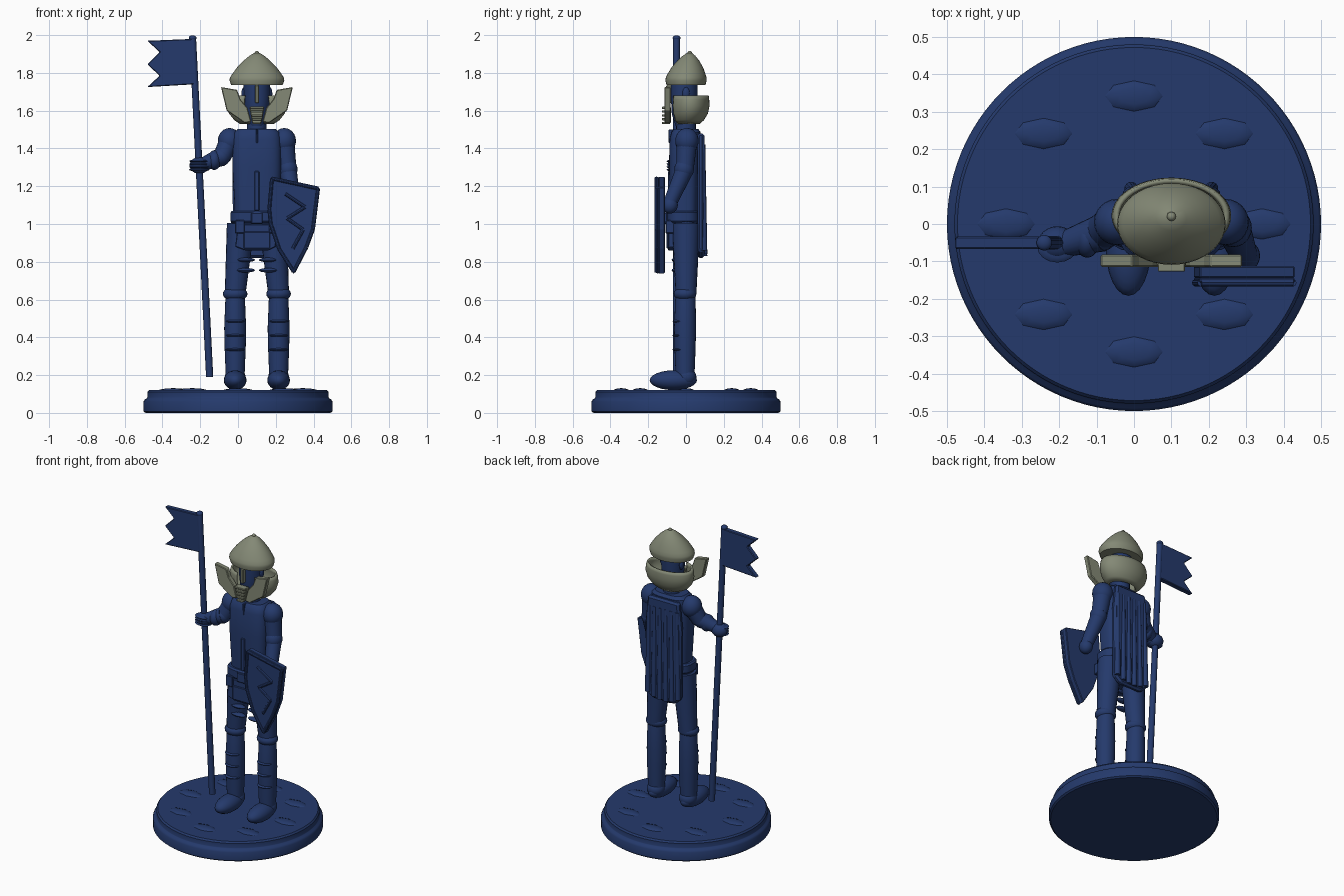
import bpy, bmesh, math
from mathutils import Vector

if "Cube" in bpy.data.objects:
    bpy.data.objects.remove(bpy.data.objects["Cube"])


def material(name, rgb):
    m = bpy.data.materials.new(name)
    m.diffuse_color = (*rgb, 1)
    m.use_nodes = True
    m.node_tree.nodes["Principled BSDF"].inputs["Base Color"].default_value = m.diffuse_color
    return m


BLUE = material("blue", (0.018, 0.042, 0.15))
STEEL = material("grey_green", (0.23, 0.25, 0.18))
CX = 0.1  # body centre line


def finish(bm, name, mat, smooth=True):
    bmesh.ops.recalc_face_normals(bm, faces=bm.faces[:])
    me = bpy.data.meshes.new(name)
    bm.to_mesh(me)
    bm.free()
    ob = bpy.data.objects.new(name, me)
    bpy.context.collection.objects.link(ob)
    me.materials.append(mat)
    if smooth:
        bpy.ops.object.select_all(action='DESELECT')
        ob.select_set(True)
        bpy.context.view_layer.objects.active = ob
        bpy.ops.object.shade_smooth_by_angle(angle=math.radians(35))
    return ob


def ball(name, c, r, mat=BLUE, seg=24, smooth=True):
    bm = bmesh.new()
    bmesh.ops.create_uvsphere(bm, u_segments=seg, v_segments=max(6, seg // 2), radius=1)
    for v in bm.verts:
        v.co = Vector(c) + Vector((v.co.x * r[0], v.co.y * r[1], v.co.z * r[2]))
    return finish(bm, name, mat, smooth)


def limb(name, a, b, r1, r2, mat=BLUE, seg=20):
    a, b = Vector(a), Vector(b)
    bm = bmesh.new()
    bmesh.ops.create_cone(bm, cap_ends=True, segments=seg, radius1=r1, radius2=r2, depth=(b - a).length)
    q = (b - a).to_track_quat('Z', 'Y')
    for v in bm.verts:
        v.co = (a + b) / 2 + q @ v.co
    return finish(bm, name, mat)


def plate(name, pts, y0, y1, mat=BLUE, bevel=0.004):
    """Outline in x-z, extruded from y0 to y1."""
    bm = bmesh.new()
    f = bm.faces.new([bm.verts.new((x, y0, z)) for x, z in pts])
    ext = bmesh.ops.extrude_face_region(bm, geom=[f])
    for v in ext["geom"]:
        if isinstance(v, bmesh.types.BMVert):
            v.co.y = y1
    ob = finish(bm, name, mat, False)
    if bevel:
        m = ob.modifiers.new("edge", 'BEVEL')
        m.width = bevel
    return ob


def rect(x0, x1, z0, z1):
    return [(x0, z0), (x1, z0), (x1, z1), (x0, z1)]


def loft(name, rings, cx=CX, mat=BLUE, n=40, power=1.0, arc=None):
    """Stack of (z, centre y, half x, half y) rings; arc in degrees leaves it open."""
    bm = bmesh.new()
    a0, a1 = arc or (0, 360)
    count = n + 1 if arc else n
    sg = lambda t: math.copysign(abs(t) ** power, t)
    rows = []
    for z, cy, hx, hy in rings:
        angs = [math.radians(a0 + (a1 - a0) * i / n) for i in range(count)]
        rows.append([bm.verts.new((cx + hx * sg(math.cos(a)), cy + hy * sg(math.sin(a)), z)) for a in angs])
    for lo, hi in zip(rows, rows[1:]):
        for i in range(n):
            j = (i + 1) % count
            bm.faces.new((lo[i], lo[j], hi[j], hi[i]))
    if not arc:
        bm.faces.new(rows[0])
        bm.faces.new(rows[-1])
    return finish(bm, name, mat)


# Round base with cobbles
base = [(0, .49), (.008, .5), (.06, .5), (.072, .493), (.078, .482), (.082, .48), (.11, .48), (.12, .472)]
loft("base", [(z, 0, r, r) for z, r in base], cx=0, n=96)
for i in range(8):
    a = i * math.pi / 4
    ball("cobble", (.342 * math.cos(a), .342 * math.sin(a), .116), (.083, .044, .015), seg=8)

# Legs, mirrored about the body centre
for s in (-1, 1):
    kx = CX + s * .115
    ball("foot", (kx, -.067, .173), (.06, .125, .052))
    ball("ankle", (kx, 0, .19), (.055, .055, .05))
    loft("greave", [(.2, -.005, .05, .05), (.35, -.005, .056, .056), (.45, -.005, .058, .058),
                    (.6, -.003, .052, .054), (.64, -.003, .045, .048)], cx=kx, n=24)
    ball("knee_cap", (kx, -.005, .63), (.065, .06, .04))
    limb("thigh", (kx, 0, .63), (CX + s * .085, 0, 1.0), .055, .074)
    for z in (.335, .41, .485):
        ball("greave_ridge", (kx, -.03, z), (.05, .042, .011), seg=16)
    for z in (.755, .81):
        ball("thigh_lame", (CX + s * .06, -.052, z), (.05, .024, .012), seg=16)

# Hips, torso and belt
loft("hips", [(.88, 0, .1, .05), (.94, 0, .145, .062), (1.03, -.005, .135, .07)], power=.8)
loft("torso", [(1.0, -.01, .12, .072), (1.1, -.01, .118, .074), (1.3, -.01, .13, .08),
               (1.45, -.005, .128, .082), (1.485, 0, .12, .078), (1.503, 0, .1, .065)], power=.65)
loft("belt", [(1.005, -.015, .132, .08), (1.015, -.015, .14, .088), (1.06, -.015, .14, .088),
              (1.07, -.015, .132, .08)], power=.7)
plate("buckle", rect(.07, .13, 1.0, 1.06), -.115, -.09)
plate("front_strip", rect(.087, .113, 1.07, 1.28), -.096, -.06)
plate("collar_strip", rect(.095, .105, 1.43, 1.5), -.092, -.06, bevel=.002)
plate("tabard_skirt", [(.0, 1.0), (-.015, .88), (.04, .86), (.16, .86), (.2, .88), (.195, 1.0)], -.095, -.05)
plate("skirt_panel", rect(.03, .17, .87, .96), -.102, -.08)
for s in (-1, 1):
    plate("belt_pouch", rect(CX + s * .09 - .025, CX + s * .09 + .025, .95, 1.02), -.108, -.06)

# Cape with folds
plate("cape", [(-.01, 1.48), (-.03, 1.3), (-.025, .86), (.02, .82), (.18, .82), (.225, .86), (.23, 1.3), (.21, 1.48)],
      .06, .098, bevel=.012)
for i in range(6):
    t = i / 5 - .5
    limb("cape_fold", (CX + t * .215, .095, .83 + .12 * t * t), (CX + t * .2, .088, 1.42), .018, .014, seg=12)

# Neck and head
limb("neck", (CX, 0, 1.48), (CX, 0, 1.6), .052, .052)
loft("head", [(1.52, -.01, .04, .045), (1.58, -.01, .06, .065), (1.67, -.01, .07, .07), (1.78, -.01, .07, .07)])
for s in (-1, 1):
    ball("ear", (CX + s * .068, 0, 1.69), (.014, .02, .035), seg=12)

# Helmet dome and neck guard
loft("helmet_dome", [(1.735, 0, .136, .103), (1.76, 0, .145, .109), (1.775, .001, .143, .108), (1.795, .003, .13, .1),
                     (1.83, .007, .104, .083), (1.865, .012, .07, .058), (1.89, .016, .04, .034),
                     (1.905, .018, .016, .014)], mat=STEEL)
ball("helmet_knob", (CX, .02, 1.905), (.012, .012, .011), STEEL, 12)
guard = loft("neck_guard", [(1.53, .012, .09, .062), (1.55, .015, .12, .08), (1.585, .02, .148, .096),
                            (1.625, .022, .16, .102), (1.66, .022, .157, .101), (1.68, .022, .15, .098)],
             mat=STEEL, arc=(-65, 245))
guard.modifiers.new("thickness", 'SOLIDIFY').thickness = .012

# Visor: cheek plates, breathing bars, nose guard
cheek = [(.19, 1.725), (.105, 1.71), (.087, 1.66), (.05, 1.615), (.03, 1.54), (.065, 1.535), (.16, 1.6)]
for s in (-1, 1):
    plate("cheek_plate", [(CX + s * x, z) for x, z in cheek], -.115, -.082, STEEL)
for i in range(5):
    w = .022 + .0035 * i
    z = 1.535 + .02 * i
    plate("breathing_bar", rect(CX - w, CX + w, z - .006, z + .006), -.127, -.085, STEEL, .002)
plate("chin_plate", [(.06, 1.62), (.075, 1.535), (.125, 1.535), (.14, 1.62)], -.112, -.08, STEEL)
plate("nose_guard", rect(.09, .11, 1.64, 1.735), -.105, -.075, STEEL)

# Banner arm
ball("shoulder", (-.045, .005, 1.44), (.062, .062, .068))
limb("upper_arm", (-.045, .005, 1.44), (-.085, -.02, 1.355), .054, .048)
ball("elbow", (-.09, -.025, 1.355), (.05, .048, .048))
limb("forearm", (-.09, -.025, 1.355), (-.19, -.055, 1.315), .05, .034)
ball("gauntlet_cuff", (-.125, -.04, 1.338), (.035, .05, .052))
ball("hand", (-.205, -.052, 1.31), (.052, .046, .044))
for z in (1.287, 1.302, 1.318, 1.333):
    ball("finger", (-.205, -.06, z), (.054, .043, .009), seg=16)

# Shield arm
ball("shoulder", (.245, .005, 1.44), (.062, .062, .068))
limb("upper_arm", (.245, .005, 1.43), (.262, -.005, 1.3), .054, .047)
ball("elbow", (.265, -.01, 1.29), (.05, .052, .055))
limb("forearm", (.265, -.01, 1.28), (.295, -.085, 1.11), .047, .036)
ball("hand", (.297, -.085, 1.1), (.04, .042, .045))

# Banner pole and flag
foot, tip = (-.15, -.05, .19), (-.24, -.05, 1.985)
limb("banner_pole", foot, tip, .019, .018)
ball("pole_cap", tip, (.021, .021, .014), seg=16)
plate("flag", [(-.235, 1.98), (-.48, 1.97), (-.415, 1.91), (-.48, 1.845), (-.415, 1.785), (-.48, 1.725), (-.225, 1.74)],
      -.067, -.034)

# Shield with raised rim and zigzag rib
shield = [(.175, 1.25), (.43, 1.195), (.402, .97), (.365, .87), (.295, .735), (.215, .86), (.168, 1.0), (.16, 1.08)]
plate("shield_back", shield, -.145, -.112)
plate("shield_face", shield, -.158, -.143)
mid = Vector((.29, 1.03))
for a, b in zip(shield, shield[1:] + shield[:1]):
    p, q = (Vector(v) * .96 + mid * .04 for v in (a, b))
    limb("shield_rim", (p.x, -.157, p.y), (q.x, -.157, q.y), .01, .01, seg=10)
zig = [(.25, 1.16), (.355, 1.09), (.26, 1.03), (.345, .97), (.29, .87)]
for a, b in zip(zig, zig[1:]):
    limb("shield_rib", (a[0], -.158, a[1]), (b[0], -.158, b[1]), .009, .009, seg=8)
